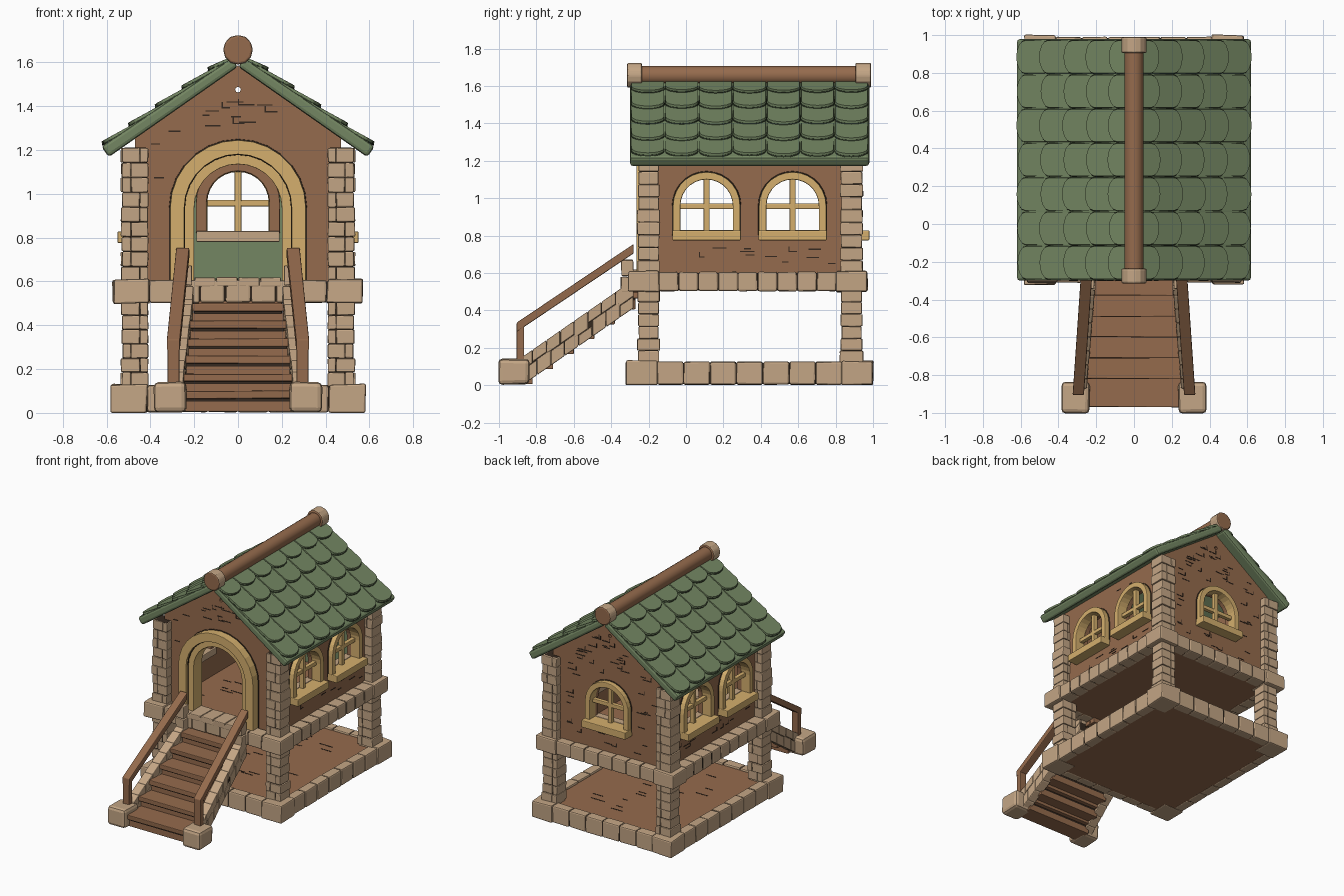
import bpy, bmesh, math, random

if "Cube" in bpy.data.objects:
    bpy.data.objects.remove(bpy.data.objects["Cube"])
random.seed(4)

def material(name, c):
    m = bpy.data.materials.new(name)
    m.diffuse_color = (*c, 1)
    m.use_nodes = True
    m.node_tree.nodes["Principled BSDF"].inputs["Base Color"].default_value = m.diffuse_color
    return m

WOOD = material("brown wood", (0.30, 0.147, 0.074))
STONE = material("tan stone", (0.55, 0.38, 0.235))
GOLD = material("golden trim", (0.66, 0.43, 0.155))
GREEN = material("green roof", (0.172, 0.238, 0.122))
DARK = material("dark seams", (0.035, 0.022, 0.014))
DGREEN = material("dark green seams", (0.03, 0.045, 0.022))

def finish(name, bm, mats, bevel=0, mirror=False, smooth=False):
    bmesh.ops.recalc_face_normals(bm, faces=bm.faces)
    me = bpy.data.meshes.new(name)
    bm.to_mesh(me)
    bm.free()
    for m in mats:
        me.materials.append(m)
    ob = bpy.data.objects.new(name, me)
    bpy.context.collection.objects.link(ob)
    bpy.context.view_layer.objects.active = ob
    if smooth:
        bpy.ops.object.select_all(action='DESELECT')
        ob.select_set(True)
        bpy.ops.object.shade_smooth_by_angle(angle=math.radians(35))
    if bevel:
        b = ob.modifiers.new("Bevel", 'BEVEL')
        b.width, b.segments, b.limit_method = bevel, 2, 'ANGLE'
    if mirror:
        ob.modifiers.new("Mirror", 'MIRROR').use_mirror_merge = False
    return ob

def loft(bm, a, b, mat=0, cap=None):
    """Solid between two matching outlines."""
    va, vb = [bm.verts.new(p) for p in a], [bm.verts.new(p) for p in b]
    n = len(a)
    for i in range(n):
        j = (i + 1) % n
        bm.faces.new((va[i], va[j], vb[j], vb[i])).material_index = mat
    for f in (va, vb):
        bm.faces.new(f).material_index = mat if cap is None else cap

def box(bm, x0, x1, y0, y1, z0, z1, mat=0, jit=0.0):
    j = lambda: random.uniform(-jit, jit)
    q = lambda z: [(x + j(), y + j(), max(0, z + j())) for x, y in ((x0, y0), (x1, y0), (x1, y1), (x0, y1))]
    loft(bm, q(z0), q(z1), mat)

def prism(bm, pts, d0, d1, to, mat=0, cap=None):
    loft(bm, [to(u, v, d0) for u, v in pts], [to(u, v, d1) for u, v in pts], mat, cap)

def arch(r, zc, z0, n=14):
    return [(-r, z0)] + [(-r * math.cos(math.pi * i / n), zc + r * math.sin(math.pi * i / n))
                         for i in range(n + 1)] + [(r, z0)]

def arch_ring(bm, ro, ri, zc, z0, d0, d1, to, mat=0):
    o, i = arch(ro, zc, z0), arch(ri, zc, z0)
    secs = [[bm.verts.new(to(*p, d)) for p, d in ((a, d0), (a, d1), (b, d1), (b, d0))] for a, b in zip(o, i)]
    for s, t in zip(secs, secs[1:]):
        for k in range(4):
            bm.faces.new((s[k], s[k - 1], t[k - 1], t[k])).material_index = mat
    for s in (secs[0], secs[-1]):
        bm.faces.new(s).material_index = mat

front = lambda u, v, d: (u, -0.2 - d, v)
back = lambda u, v, d: (u, 0.9 + d, v)
side = lambda cy: (lambda u, v, d: (0.47 + d, cy + u, v))
along_y = lambda u, v, d: (u, d, v)

# Stone rings: base curb and floor beam, big corner blocks with rows between
def stone_ring(name, xo, y0, y1, w, z0, z1, n_side, n_end):
    bm = bmesh.new()
    c, g, e = 0.165, 0.0015, 0.01
    for s in (-1, 1):
        for ya, yb in ((y0, y0 + c), (y1 - c, y1)):
            xa, xb = sorted((s * xo, s * (xo - c)))
            box(bm, xa, xb, ya, yb, z0, z1, 0, 0.005)
        xa, xb = sorted((s * (xo - e), s * (xo - w)))
        L = (y1 - y0 - 2 * c) / n_side
        for i in range(n_side):
            a = y0 + c + i * L
            box(bm, xa, xb, a + g, a + L - g, z0 + 0.003, z1 - 0.004, 0, 0.002)
        box(bm, xa + 0.006, xb - 0.006, y0 + c / 2, y1 - c / 2, z0 + 0.01, z1 - 0.01, 1)
    L = 2 * (xo - c) / n_end
    for ya, yb in ((y0 + e, y0 + w), (y1 - w, y1 - e)):
        for i in range(n_end):
            a = -xo + c + i * L
            box(bm, a + g, a + L - g, ya, yb, z0 + 0.003, z1 - 0.004, 0, 0.002)
        box(bm, -xo + c / 2, xo - c / 2, ya + 0.006, yb - 0.006, z0 + 0.01, z1 - 0.01, 1)
    finish(name, bm, [STONE, DARK], 0.009)

stone_ring("base_curb", 0.58, -0.32, 1.0, 0.08, 0.0, 0.13, 7, 6)
stone_ring("floor_beam", 0.57, -0.31, 0.97, 0.105, 0.5, 0.61, 9, 7)

# Corner posts of stacked stones
bm = bmesh.new()
for yc in (-0.2, 0.885):
    for z0, z1, n in ((0.12, 0.51, 6), (0.6, 1.21, 9)):
        h = (z1 - z0) / n
        box(bm, 0.416, 0.524, yc - 0.049, yc + 0.049, z0, z1, 1)
        for i in range(n):
            k = random.uniform(-0.004, 0.006)
            za, zb = z0 + i * h + 0.001, z0 + (i + 1) * h - 0.001
            m = 0.468 + random.choice((-0.02, 0.02))
            for xa, xb in ((0.41, m - 0.001), (m + 0.001, 0.53 + k)):
                box(bm, xa, xb, yc - 0.056 - k, yc + 0.056 + k, za, zb, 0, 0.0015)
finish("corner_posts", bm, [STONE, DARK], 0.005, mirror=True)

# Lower and upper floors
for name, x, y0, y1, z0, z1 in (("lower_floor", 0.53, -0.27, 0.95, 0.006, 0.11),
                                ("upper_floor", 0.5, -0.24, 0.9, 0.506, 0.6)):
    bm = bmesh.new()
    box(bm, -x, x, y0, y1, z0, z1)
    for i in range(22):
        a, b = random.uniform(-0.4, 0.3), random.uniform(-0.1, 0.8)
        box(bm, a, a + random.uniform(0.04, 0.1), b, b + 0.007, z1 - 0.002, z1 + 0.002, 1)
    finish(name, bm, [WOOD, DARK])

# Walls: gabled shell with door, windows and vent hole cut out
gable = lambda x, z0, ze, zp: [(-x, z0), (x, z0), (x, ze), (0, zp), (-x, ze)]
bm = bmesh.new()
prism(bm, gable(0.47, 0.58, 1.255, 1.585), -0.2, 0.9, along_y)
walls = finish("walls", bm, [WOOD, GREEN])
bm = bmesh.new()
prism(bm, gable(0.43, 0.4, 1.5, 1.9), -0.16, 0.86, along_y)
inner = finish("inner_cutter", bm, [])
bm = bmesh.new()
prism(bm, arch(0.22, 0.94, 0.5), -0.1, 0.1, front)
prism(bm, arch(0.15, 0.96, 0.81), -0.1, 0.1, back)
for cy in (0.11, 0.57):
    prism(bm, arch(0.15, 0.96, 0.81), -1.1, 0.1, side(cy))
prism(bm, [(0.013 * math.cos(i * math.pi / 4), 1.475 + 0.013 * math.sin(i * math.pi / 4)) for i in range(8)],
      -0.3, 1.0, along_y)
holes = finish("opening_cutter", bm, [])
bpy.context.view_layer.objects.active = walls
for c in (inner, holes):
    c.hide_render = True
    m = walls.modifiers.new("Cut", 'BOOLEAN')
    m.operation, m.object, m.solver = 'DIFFERENCE', c, 'EXACT'
    bpy.ops.object.modifier_apply(modifier=m.name)
    bpy.data.objects.remove(c)
for p in walls.data.polygons:   # inside of the back wall is green
    p.material_index = 1 if p.normal.y < -0.9 and p.center.y > 0.8 else 0

# Brick marks on the walls, kept clear of the openings
bm = bmesh.new()
def marks(to, umin, umax, top, clear, n):
    for i in range(n):
        u, v = random.uniform(umin, umax), random.uniform(0.64, 1.5)
        w = random.uniform(0.03, 0.08)
        if v > top(max(abs(u), abs(u + w))) or clear(u + w / 2, v):
            continue
        prism(bm, [(u, v), (u + w, v), (u + w, v + 0.006), (u, v + 0.006)], -0.003, 0.002, to)
        if random.random() < 0.4:
            prism(bm, [(u, v), (u + 0.005, v), (u + 0.005, v + 0.03), (u, v + 0.03)], -0.003, 0.002, to)
slope = lambda u: 1.53 - 0.7 * u
marks(front, -0.4, 0.33, slope, lambda u, v: abs(u) < 0.36 and v < 1.27, 110)
marks(back, -0.4, 0.33, slope, lambda u, v: abs(u) < 0.25 and 0.74 < v < 1.17, 80)
for s in (-1, 1):
    marks(lambda u, v, d: (s * (0.47 + d), u, v), -0.12, 0.76, lambda u: 1.18,
          lambda u, v: 0.74 < v < 1.17 and min(abs(u - 0.11), abs(u - 0.57)) < 0.23, 80)
finish("brick_marks", bm, [DARK])

# Windows: arched frame, sill, cross bars and inner wooden rim
def window(bm, to):
    r = lambda u0, u1, v0, v1, d0, d1, m=0: prism(bm, [(u0, v0), (u1, v0), (u1, v1), (u0, v1)], d0, d1, to, m)
    arch_ring(bm, 0.185, 0.15, 0.96, 0.8, -0.005, 0.005, to, 2)
    arch_ring(bm, 0.18, 0.14, 0.96, 0.82, -0.035, 0.04, to)
    arch_ring(bm, 0.192, 0.143, 0.96, 0.82, -0.07, -0.035, to, 1)
    r(-0.183, 0.183, 0.775, 0.828, -0.03, 0.08)
    r(-0.19, 0.19, 0.78, 0.83, -0.085, -0.03, 3)
    r(-0.016, 0.016, 0.82, 1.105, -0.03, 0.005)
    r(-0.145, 0.145, 0.942, 0.972, -0.028, 0.003)
bm = bmesh.new()
for cy in (0.11, 0.57):
    window(bm, side(cy))
finish("side_windows", bm, [GOLD, WOOD, DARK, STONE], 0.005, mirror=True)
bm = bmesh.new()
window(bm, back)
finish("back_window", bm, [GOLD, WOOD, DARK, STONE], 0.005)

# Door arch in two steps, with threshold
bm = bmesh.new()
arch_ring(bm, 0.315, 0.23, 0.935, 0.6, -0.01, 0.005, front, 1)
arch_ring(bm, 0.31, 0.245, 0.935, 0.6, -0.02, 0.065, front)
arch_ring(bm, 0.248, 0.242, 0.935, 0.6, -0.02, 0.05, front, 1)
arch_ring(bm, 0.245, 0.2, 0.935, 0.6, -0.06, 0.04, front)
finish("door_frame", bm, [GOLD, DARK], 0.006)
bm = bmesh.new()
for i in range(4):
    box(bm, -0.2 + i * 0.1 + 0.002, -0.1 + i * 0.1 - 0.002, -0.3, -0.15, 0.575, 0.618, 0, 0.002)
finish("threshold", bm, [STONE], 0.006)

# Stairs: treads narrowing upwards, with dark gaps under each nosing
mix = lambda a, b, t: a + (b - a) * t
bm = bmesh.new()
for i in range(6):
    y = -0.97 if i == 0 else -0.82 + (i - 1) * 0.11
    z, w, d = 0.1 + i * 0.08, mix(0.27, 0.21, i / 5), 0.18 if i == 0 else 0.14
    box(bm, -w, w, y, y + d, z - 0.035, z, 0, 0.003)
    box(bm, -w, w, y + 0.022, y + d - 0.03, z - 0.094, z - 0.043)
    box(bm, -w + 0.01, w - 0.01, y + 0.02, y + d - 0.03, z - 0.05, z - 0.03, 1)
box(bm, -0.2, 0.2, -0.285, -0.2, 0.47, 0.58)
finish("stair_treads", bm, [WOOD, DARK], 0.005)

bm = bmesh.new()
def strip(t0, t1, i, lo, hi, mat, jit):
    q = []
    for t in (t0, t1):
        xc, y, z = mix(0.285, 0.235, t), -0.87 + 0.59 * t, 0.41 * t
        q.append([(xc + a * (0.034 - i) + random.uniform(-jit, jit), y, z + b)
                  for a, b in ((-1, lo), (1, lo), (1, hi), (-1, hi))])
    loft(bm, *q, mat)
for k in range(8):
    m = 0.075 + random.uniform(-0.02, 0.02)
    strip(k / 8 + 0.002, (k + 1) / 8 - 0.002, 0, 0.003, m - 0.001, 0, 0.002)
    strip(max(0, k / 8 - 0.038), (k + 1) / 8 - 0.042 * (k < 7), 0, m + 0.001, 0.155, 0, 0.002)
strip(0, 1, 0.005, 0.01, 0.148, 1, 0)
box(bm, 0.205, 0.275, -0.35, -0.28, 0.5, 0.58, 0, 0.003)
box(bm, 0.21, 0.27, -0.345, -0.28, 0.583, 0.67, 0, 0.003)
finish("stair_stringers", bm, [STONE, DARK], 0.005, mirror=True)
bm = bmesh.new()
box(bm, 0.235, 0.385, -1.0, -0.835, 0.005, 0.14, 0, 0.004)
finish("stair_foot_stones", bm, [STONE], 0.022, mirror=True)

# Handrails
bm = bmesh.new()
bar = lambda x, y, z: [(x - 0.03, y, z - 0.05), (x + 0.03, y, z - 0.05), (x + 0.03, y, z), (x - 0.03, y, z)]
loft(bm, bar(0.295, -0.905, 0.335), bar(0.252, -0.28, 0.755))
box(bm, 0.268, 0.322, -0.905, -0.865, 0.12, 0.32)
finish("handrails", bm, [WOOD], 0.005, mirror=True)

# Roof: thick slab plus rows of rounded shingles with a dark rim plate beneath each
A = math.atan(0.7)
def roof(s, y, n):
    return (s * math.cos(A) + n * math.sin(A), y, 1.58 - s * math.sin(A) + n * math.cos(A))
bm = bmesh.new()
quad = lambda y: [roof(0, y, 0), roof(0.72, y, 0), roof(0.72, y, 0.06), roof(0, y, 0.05)]
loft(bm, quad(-0.3), quad(0.98))
finish("roof_slab", bm, [GREEN], 0.015, mirror=True)

bm = bmesh.new()
def shingle(s0, yc, w, L, up, thick, mat):
    pts = [(-w, 0)] + [(-w * math.cos(math.pi * i / 8), L - 0.05 + 0.05 * math.sin(math.pi * i / 8))
                       for i in range(9)] + [(w, 0)]
    ring = lambda n, k: [roof(s0 + v * k, yc + u * k, n + 0.022 * v / L) for u, v in pts]
    loft(bm, ring(up, 1), ring(up + thick, 0.98), mat)
cols, rows = 7, 5
cw = 1.27 / cols
for r in range(rows):
    s1 = 0.712 - (rows - 1 - r) * 0.148
    for c in range(cols):
        yc = -0.295 + (c + 0.5) * cw
        L = min(0.215, s1) + random.uniform(-0.006, 0.006)
        s0 = s1 - min(0.215, s1)
        shingle(s0, yc, cw / 2, L, 0.038, 0.006, 1)
        shingle(s0, yc, cw / 2 - 0.003, L - 0.005, 0.044, 0.011, 0)
finish("roof_shingles", bm, [GREEN, DGREEN], mirror=True)

# Ridge log with end caps
circle = lambda r, n: [(r * math.cos(2 * math.pi * i / n), 1.657 + r * math.sin(2 * math.pi * i / n)) for i in range(n)]
bm = bmesh.new()
prism(bm, circle(0.05, 16), -0.28, 0.95, along_y)
finish("ridge_log", bm, [WOOD], smooth=True)
bm = bmesh.new()
for y0, y1 in ((-0.315, -0.235), (0.905, 0.99)):
    prism(bm, circle(0.068, 12), y0, y1, along_y, 0, 1)
finish("ridge_caps", bm, [STONE, WOOD], 0.01)
